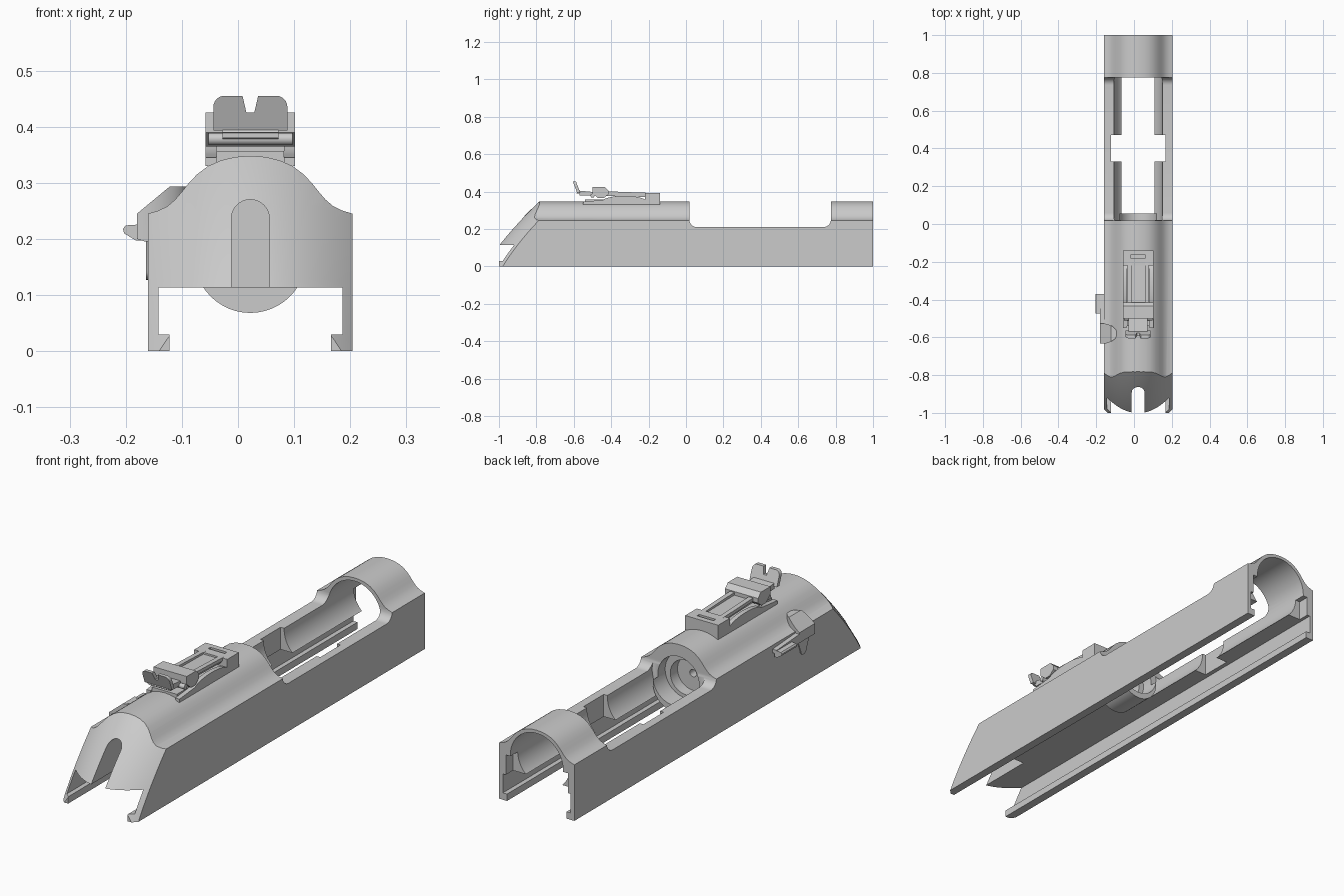
import bpy, bmesh, math

cube = bpy.data.objects.get("Cube")
if cube:
    bpy.data.objects.remove(cube, do_unlink=True)

GREY = (0.6, 0.6, 0.6, 1)
steel = bpy.data.materials.new("steel grey")
steel.use_nodes = True
steel.diffuse_color = GREY
for node in steel.node_tree.nodes:
    if node.type == 'BSDF_PRINCIPLED':
        node.inputs["Base Color"].default_value = GREY

CX = 0.022   # centre line of the slide
HALF = 0.182  # half width of the slide


def finish(name, bm):
    bmesh.ops.recalc_face_normals(bm, faces=bm.faces)
    mesh = bpy.data.meshes.new(name)
    bm.to_mesh(mesh)
    bm.free()
    mesh.materials.append(steel)
    obj = bpy.data.objects.new(name, mesh)
    bpy.context.scene.collection.objects.link(obj)
    return obj


def prism(name, pts, a, b, axis='y'):
    """Extrude a 2D outline from a to b along an axis."""
    place = {'y': lambda u, v, t: (u, t, v),
             'x': lambda u, v, t: (t, u, v),
             'z': lambda u, v, t: (u, v, t)}[axis]
    bm = bmesh.new()
    ends = [[bm.verts.new(place(u, v, t)) for u, v in pts] for t in (a, b)]
    bm.faces.new(ends[0])
    bm.faces.new(ends[1][::-1])
    n = len(pts)
    for i in range(n):
        j = (i + 1) % n
        bm.faces.new((ends[0][i], ends[0][j], ends[1][j], ends[1][i]))
    return finish(name, bm)


def box(name, half, y0, y1, z0, z1):
    return prism(name, [(CX - half, z0), (CX + half, z0), (CX + half, z1), (CX - half, z1)], y0, y1)


def arc(u, v, ru, rv, start, end, n):
    steps = [math.radians(start + (end - start) * i / n) for i in range(n + 1)]
    return [(u + ru * math.cos(t), v + rv * math.sin(t)) for t in steps]


def rod(name, z, r, y0, y1):
    return prism(name, arc(CX, z, r, r, 0, 360, 48)[:-1], y0, y1)


def combine(obj, tool, operation='DIFFERENCE'):
    """Apply a boolean and discard the tool."""
    tool.hide_render = True
    mod = obj.modifiers.new("cut", 'BOOLEAN')
    mod.operation = operation
    mod.solver = 'EXACT'
    mod.object = tool
    bpy.context.view_layer.update()
    graph = bpy.context.evaluated_depsgraph_get()
    mesh = bpy.data.meshes.new_from_object(obj.evaluated_get(graph))
    obj.modifiers.clear()
    obj.data = mesh
    bpy.data.objects.remove(tool, do_unlink=True)


# Slide: flared, domed section
side = [(HALF, 0), (HALF, 0.245), (0.165, 0.25), (0.148, 0.258), (0.134, 0.27), (0.122, 0.284),
        (0.11, 0.299), (0.095, 0.315), (0.075, 0.33), (0.052, 0.34), (0.027, 0.346)]
outline = [(CX + d, z) for d, z in side] + [(CX, 0.348)] + [(CX - d, z) for d, z in side[::-1]]
slide = prism("slide", outline, -1, 1)

# Frame channel with inward lips, then barrel tunnel
combine(slide, box("lip_gap", 0.144, -1.2, 1.2, -0.1, 0.08))
combine(slide, box("channel", 0.164, -1.2, 1.2, 0.03, 0.113))
combine(slide, rod("tunnel", 0.206, 0.128, 0.02, 1.2))
combine(slide, box("rail_notch", 0.145, 0.33, 0.47, 0.05, 0.3))
combine(slide, box("rail_end", 0.15, 0.95, 1.2, 0.05, 0.2))

# Breech boss, ejection port and breech recess
combine(slide, rod("boss", 0.168, 0.1, -0.1, 0.055), 'UNION')
port = [(0.018, 0.5), (0.018, 0.25)] + arc(0.058, 0.25, 0.04, 0.04, 187, 270, 8)
port += arc(0.735, 0.25, 0.04, 0.04, 270, 353, 8) + [(0.775, 0.25), (0.775, 0.5)]
combine(slide, prism("port", port, -0.5, 0.5, 'x'))
combine(slide, rod("recess", 0.195, 0.1, -0.03, 0.2))
combine(slide, rod("inner_recess", 0.185, 0.075, -0.08, 0.1))
combine(slide, rod("pin_hole", 0.185, 0.016, -0.15, 0.0))

# Rounded sloping front
bm = bmesh.new()
bmesh.ops.create_grid(bm, x_segments=28, y_segments=28, size=0.5)
for v in bm.verts:
    d, z = v.co.x * 0.6, 0.15 + v.co.y * 0.6
    v.co = (CX + d, -1.08 + 0.617 * z + 0.687 * z * z + 0.1 * (d / HALF) ** 2, z)
new = bmesh.ops.extrude_face_region(bm, geom=bm.faces[:])["geom"]
for v in new:
    if isinstance(v, bmesh.types.BMVert):
        v.co.y = -1.7
combine(slide, finish("front_cut", bm))

# Arched hammer slot
slot = [(CX - 0.034, 0.05), (CX + 0.034, 0.05)] + arc(CX, 0.236, 0.034, 0.034, 0, 180, 16)
combine(slide, prism("hammer_slot", slot, -1.3, -0.75))

# Rear sight base, hinge block and curved cheeks
box("sight_base", 0.06, -0.54, -0.15, 0.325, 0.357)
hinge = box("sight_hinge", 0.08, -0.22, -0.14, 0.33, 0.393)
combine(hinge, box("hinge_slot", 0.04, -0.18, -0.165, 0.38, 0.45))
cheek = [(-0.55, 0.33), (-0.2, 0.33), (-0.2, 0.375)] + arc(-0.33, 0.345, 0.12, 0.032, 20, 160, 12)
cheek += [(-0.5, 0.35), (-0.55, 0.345)]
for s, label in ((-1, "right"), (1, "left")):
    prism(label + "_sight_cheek", cheek, CX + s * 0.06, CX + s * 0.08, 'x')
    prism(label + "_leaf_arm", [(-0.2, 0.378), (-0.45, 0.388), (-0.45, 0.402), (-0.2, 0.393)],
          CX + s * 0.035, CX + s * 0.056, 'x')
prism("sight_leaf", [(-0.2, 0.37), (-0.57, 0.38), (-0.57, 0.392), (-0.2, 0.385)],
      CX - 0.05, CX + 0.05, 'x')

# Sight slider, cross pin and notched blade
slider = [(-0.5, 0.39), (-0.5, 0.425), (-0.435, 0.425), (-0.415, 0.405), (-0.415, 0.385),
          (-0.44, 0.365), (-0.47, 0.365)]
prism("sight_slider", slider, CX - 0.08, CX + 0.08, 'x')
prism("sight_pin", arc(-0.5, 0.378, 0.011, 0.011, 0, 360, 20)[:-1], CX - 0.075, CX + 0.075, 'x')
prism("blade_foot", [(-0.585, 0.39), (-0.5, 0.385), (-0.5, 0.398), (-0.575, 0.405)],
      CX - 0.05, CX + 0.05, 'x')
half_blade = [(0.066, 0.393)] + arc(0.046, 0.435, 0.02, 0.02, 0, 90, 6) + [(0.014, 0.455), (0.007, 0.425)]
blade = prism("sight_blade", [(CX + d, z) for d, z in half_blade] +
              [(CX - d, z) for d, z in half_blade[::-1]], -0.582, -0.565)
for v in blade.data.vertices:
    v.co.y -= (v.co.z - 0.393) * 0.38

# Safety lever on the right side
hub = prism("lever_hub", [(-0.1, 0.195), (-0.165, 0.195), (-0.18, 0.2), (-0.18, 0.245), (-0.122, 0.293),
                          (-0.06, 0.293)], -0.66, -0.5)
combine(hub, prism("hub_round", arc(-0.172, -0.58, 0.082, 0.054, 0, 360, 40)[:-1], 0.1, 0.4, 'z'),
        'INTERSECT')
prism("lever_arm", [(-0.58, 0.2), (-0.39, 0.2), (-0.37, 0.212), (-0.37, 0.228), (-0.55, 0.24)],
      -0.18, -0.155, 'x')
prism("thumb_piece", [(-0.17, 0.197), (-0.182, 0.197), (-0.203, 0.21), (-0.205, 0.218),
                      (-0.2, 0.224), (-0.17, 0.226)], -0.475, -0.37)
prism("lever_plate", [(-0.53, 0.22), (-0.63, 0.22)] + arc(-0.58, 0.145, 0.02, 0.018, 180, 360, 10),
      -0.164, -0.15, 'x')

# Smooth shading with crisp edges
for obj in bpy.context.scene.objects:
    obj.select_set(obj.type == 'MESH')
bpy.context.view_layer.objects.active = slide
bpy.ops.object.shade_smooth_by_angle(angle=math.radians(28))
